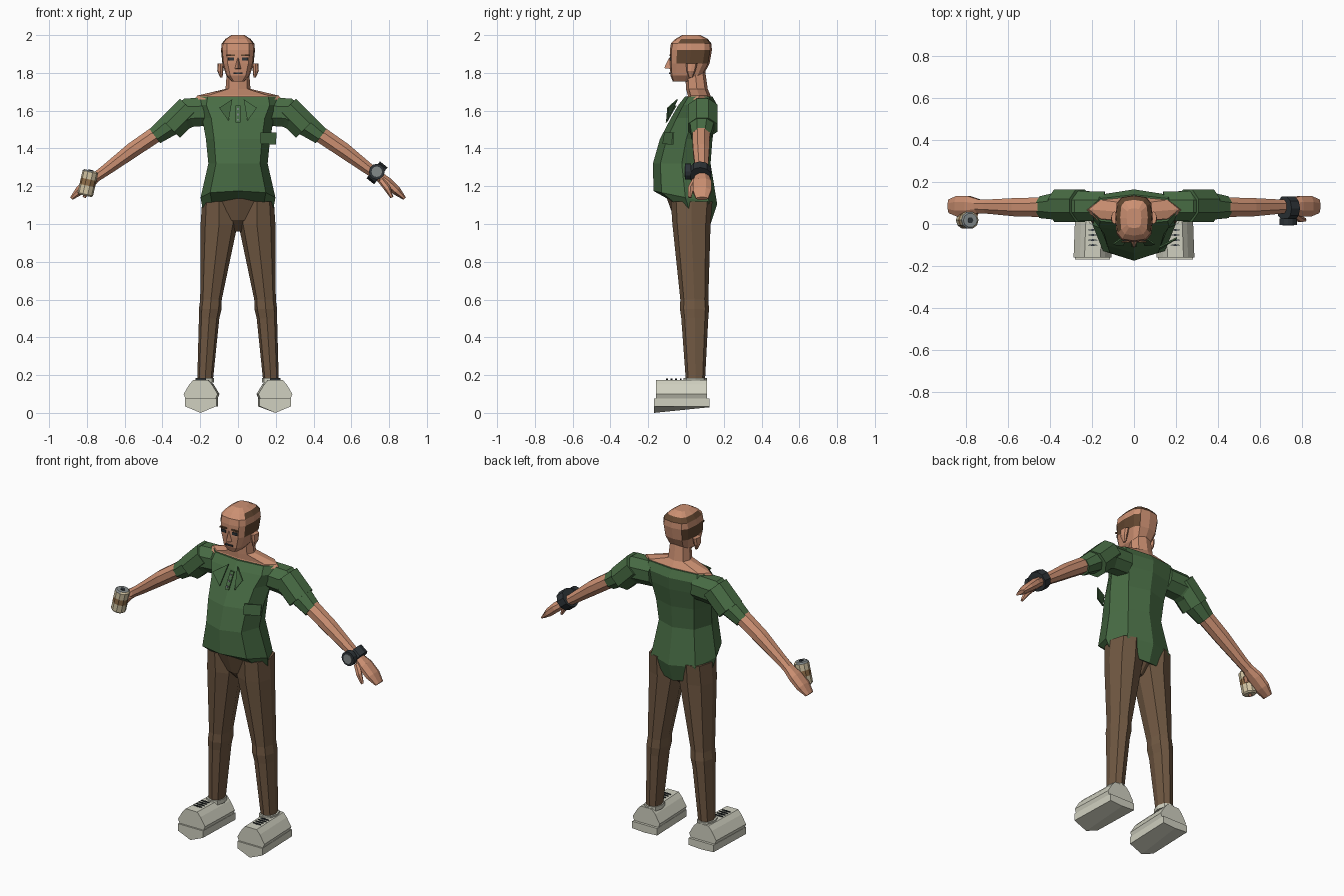
import bpy, bmesh, math
from mathutils import Vector

cube = bpy.data.objects.get("Cube")
if cube:
    bpy.data.objects.remove(cube, do_unlink=True)


def material(name, *srgb):
    """Flat colour from display values, stored as linear."""
    colour = [((c / 255 + 0.055) / 1.055) ** 2.4 for c in srgb] + [1]
    mat = bpy.data.materials.new(name)
    mat.use_nodes = True
    mat.diffuse_color = colour
    bsdf = mat.node_tree.nodes["Principled BSDF"]
    bsdf.inputs["Base Color"].default_value = colour
    bsdf.inputs["Roughness"].default_value = 0.9
    return mat


skin = material("skin", 204, 144, 114)
green = material("shirt green", 72, 108, 68)
brown = material("trouser brown", 112, 88, 66)
shoe = material("shoe grey", 208, 208, 192)
hair = material("hair brown", 98, 70, 48)
dark = material("dark slate", 46, 52, 56)
metal = material("metal grey", 132, 138, 138)
cream = material("can cream", 212, 198, 164)
tan = material("can tan", 146, 112, 74)


def loft(name, rings, *mats, rule=None):
    """Skin a list of point rings into a closed, flat shaded solid."""
    bm = bmesh.new()
    loops = [[bm.verts.new(p) for p in ring] for ring in rings]
    for low, high in zip(loops, loops[1:]):
        for i in range(len(low)):
            j = (i + 1) % len(low)
            bm.faces.new((low[i], low[j], high[j], high[i]))
    bm.faces.new(loops[0][::-1])
    bm.faces.new(loops[-1])
    bmesh.ops.recalc_face_normals(bm, faces=bm.faces)
    if rule:
        for face in bm.faces:
            face.material_index = rule(face.calc_center_median())
    mesh = bpy.data.meshes.new(name)
    bm.to_mesh(mesh)
    bm.free()
    for mat in mats:
        mesh.materials.append(mat)
    obj = bpy.data.objects.new(name, mesh)
    bpy.context.collection.objects.link(obj)
    return obj


def power(value, p):
    return math.copysign(abs(value) ** p, value)


def level(z, width, front, back, x=0, drop=0, n=8, p=0.85):
    """Horizontal section; drop lowers its back and raises its front."""
    ring = []
    for i in range(n):
        a = math.tau * i / n
        c, s = power(math.cos(a), p), power(math.sin(a), p)
        ring.append((x + width * c, (front + back) / 2 + (back - front) / 2 * s, z - drop * s))
    return ring


def tube(name, stations, *mats, n=8, rule=None):
    """Solid along a path; stations hold centre, depth radius, thickness radius."""
    centres = [Vector(s[0]) for s in stations]
    rings = []
    for i, (_, depth, thick) in enumerate(stations):
        along = centres[min(i + 1, len(centres) - 1)] - centres[max(i - 1, 0)]
        side = Vector((0, 1, 0))
        up = along.cross(side).normalized()
        turns = [math.tau * (k + 0.5) / n for k in range(n)]
        rings.append([centres[i] + side * depth * math.cos(a) + up * thick * math.sin(a) for a in turns])
    return loft(name, rings, *mats, rule=rule)


def plate(name, points, mat, thick=0.008):
    """Thin plate facing the front."""
    back = [(x, y + thick, z) for x, y, z in points]
    return loft(name, [points, back], mat)


def panel(name, x, y, z, half_w, half_h, mat, lean=0):
    corners = [(-1, -1), (1, -1), (1, 1), (-1, 1)]
    return plate(name, [(x + u * half_w, y + v * lean, z + v * half_h) for u, v in corners], mat)


# Head with balding hair patches
def head_colour(c):
    side_patch = 1.85 < c.z < 1.92 and abs(c.x) > 0.04 and c.y > -0.03
    crown_band = 1.96 < c.z < 1.98 and c.y > -0.02
    return int(side_patch or crown_band)


head_levels = [
    (1.755, 0.035, -0.07, 0.05), (1.785, 0.062, -0.082, 0.09), (1.85, 0.083, -0.086, 0.125),
    (1.92, 0.09, -0.086, 0.137), (1.955, 0.086, -0.08, 0.135),
    (1.98, 0.066, -0.055, 0.115), (2.0, 0.035, -0.02, 0.075)]
loft("head", [level(*r, n=12, p=0.6) for r in head_levels], skin, hair, rule=head_colour)
loft("nose", [[(0, -0.09, 1.88), (0.008, -0.075, 1.88), (-0.008, -0.075, 1.88)],
              [(0, -0.116, 1.825), (0.02, -0.075, 1.82), (-0.02, -0.075, 1.82)]], skin)
panel("mouth", 0, -0.089, 1.797, 0.025, 0.004, dark)
for s in (1, -1):
    panel("eye", s * 0.037, -0.087, 1.873, 0.016, 0.008, dark)
    panel("eyebrow", s * 0.038, -0.088, 1.893, 0.022, 0.004, hair)
    loft("ear", [level(1.775, 0.006, 0.015, 0.035, x=s * 0.088),
                 level(1.81, 0.016, 0.003, 0.05, x=s * 0.094),
                 level(1.85, 0.016, 0.0, 0.06, x=s * 0.092)], skin)

# Neck spreading to the bare shoulder tops
loft("neck", [level(1.66, 0.23, 0.0, 0.13), level(1.68, 0.215, 0.01, 0.13),
              level(1.715, 0.066, 0.0, 0.115), level(1.82, 0.058, -0.005, 0.1)], skin)

# Shirt body, hem longer at the back
loft("shirt", [
    level(1.065, 0.185, -0.09, 0.13, drop=0.065),
    level(1.14, 0.198, -0.172, 0.165, drop=0.035),
    level(1.32, 0.157, -0.175, 0.13), level(1.45, 0.17, -0.138, 0.14),
    level(1.56, 0.19, -0.08, 0.16), level(1.63, 0.225, -0.04, 0.165),
    level(1.675, 0.215, -0.005, 0.14)], green)
panel("placket", 0, -0.083, 1.582, 0.012, 0.045, green, lean=-0.026 * -1)
for i in range(3):
    panel("button", 0, -0.105 + i * 0.017, 1.552 + i * 0.028, 0.005, 0.005, metal)
plate("chest_pocket", [(0.12, -0.125, 1.425), (0.2, -0.075, 1.42),
                       (0.205, -0.07, 1.485), (0.12, -0.115, 1.485)], green)

# Pelvis
loft("pelvis", [level(0.96, 0.02, 0.0, 0.06), level(1.02, 0.1, -0.06, 0.11),
                level(1.16, 0.16, -0.11, 0.13)], brown)

for s in (1, -1):
    # Collar, sleeve and rolled cuff
    plate("collar_flap", [(s * 0.03, -0.05, 1.66), (s * 0.1, -0.1, 1.615), (s * 0.05, -0.105, 1.545)], green)
    tube("sleeve", [((s * 0.14, 0.085, 1.595), 0.075, 0.08), ((s * 0.26, 0.085, 1.59), 0.078, 0.085),
                    ((s * 0.36, 0.085, 1.525), 0.07, 0.065), ((s * 0.44, 0.08, 1.465), 0.056, 0.05)], green)
    tube("sleeve_cuff", [((s * 0.256, 0.088, 1.612), 0.084, 0.079),
                         ((s * 0.359, 0.088, 1.509), 0.084, 0.079)], green)

    # Arm, hand and thumb
    tube("arm", [((s * 0.36, 0.085, 1.525), 0.05, 0.045), ((s * 0.45, 0.08, 1.465), 0.05, 0.046),
                 ((s * 0.56, 0.08, 1.39), 0.047, 0.044), ((s * 0.7, 0.083, 1.285), 0.036, 0.032),
                 ((s * 0.75, 0.085, 1.25), 0.036, 0.028)], skin)
    tube("hand", [((s * 0.74, 0.085, 1.257), 0.036, 0.028), ((s * 0.79, 0.085, 1.22), 0.053, 0.03),
                  ((s * 0.84, 0.085, 1.175), 0.053, 0.026), ((s * 0.882, 0.085, 1.135), 0.035, 0.01)], skin)
    tube("thumb", [((s * 0.755, 0.05, 1.235), 0.018, 0.018), ((s * 0.79, 0.025, 1.19), 0.018, 0.018),
                   ((s * 0.815, 0.02, 1.14), 0.009, 0.008)], skin, n=6)

    # Trouser leg with a knee crease
    loft("trouser_leg", [
        level(z, width, front, back, x=s * x) for z, x, width, front, back in [
            (0.16, 0.175, 0.041, 0.0, 0.1), (0.5, 0.153, 0.054, -0.025, 0.118),
            (0.55, 0.147, 0.06, -0.032, 0.122), (0.6, 0.143, 0.057, -0.03, 0.118),
            (1.0, 0.1, 0.098, -0.072, 0.13), (1.12, 0.1, 0.09, -0.08, 0.14)]], brown)

    # Shoe: faceted upper, banded sole with a keel, laces
    half = [(0.08, 0.075), (0.09, 0.1), (0.06, 0.15), (0.038, 0.175)]
    outline = half + [(-x, z) for x, z in reversed(half)]
    loft("shoe_upper", [[(s * cx + x, y, z) for x, z in outline]
                        for y, cx in ((-0.16, 0.198), (0.11, 0.188))], shoe)
    loft("shoe_sole", [[(s * cx + x, y, z) for x, z in
                        ((0.083, 0.077), (0.083, 0.035), (0, keel), (-0.083, 0.035), (-0.083, 0.077))]
                       for y, cx, keel in ((-0.17, 0.198, 0), (0.125, 0.188, 0.03))], shoe)
    loft("shoe_collar", [level(z, 0.05, -0.012, 0.11, x=s * 0.176) for z in (0.16, 0.185)], shoe)
    for i in range(4):
        y = -0.105 + i * 0.024
        loft("shoe_lace", [level(z, 0.028, y, y + 0.009, x=s * 0.197, n=4) for z in (0.172, 0.181)], dark)

# Wrist watch on the left arm
tube("watch_band", [((0.716, 0.075, 1.287), 0.06, 0.057), ((0.756, 0.075, 1.255), 0.06, 0.057)], dark, n=10)


def disc(name, centre, radius, depth, mat):
    x, y, z = centre
    turns = [math.tau * i / 12 for i in range(12)]
    loft(name, [[(x + radius * math.cos(a), y + d, z + radius * math.sin(a)) for a in turns]
                for d in (0, depth)], mat)


disc("watch_case", (0.735, -0.004, 1.277), 0.042, 0.03, dark)
disc("watch_dial", (0.735, -0.008, 1.277), 0.028, 0.006, metal)

# Drink can in the right hand, tan around its middle
base, top = Vector((-0.81, 0.018, 1.15)), Vector((-0.78, 0.018, 1.283))
tube("can", [(base.lerp(top, t), r, r) for t, r in
             ((0, 0.034), (0.06, 0.042), (0.4, 0.042), (0.65, 0.042), (0.94, 0.042), (1, 0.034))],
     cream, tan, metal, n=10,
     rule=lambda c: 2 if c.z > 1.276 else int(1.205 < c.z < 1.235))
tube("can_opening", [(top, 0.014, 0.014), (top + Vector((0.001, 0, 0.004)), 0.014, 0.014)], dark, n=6)
